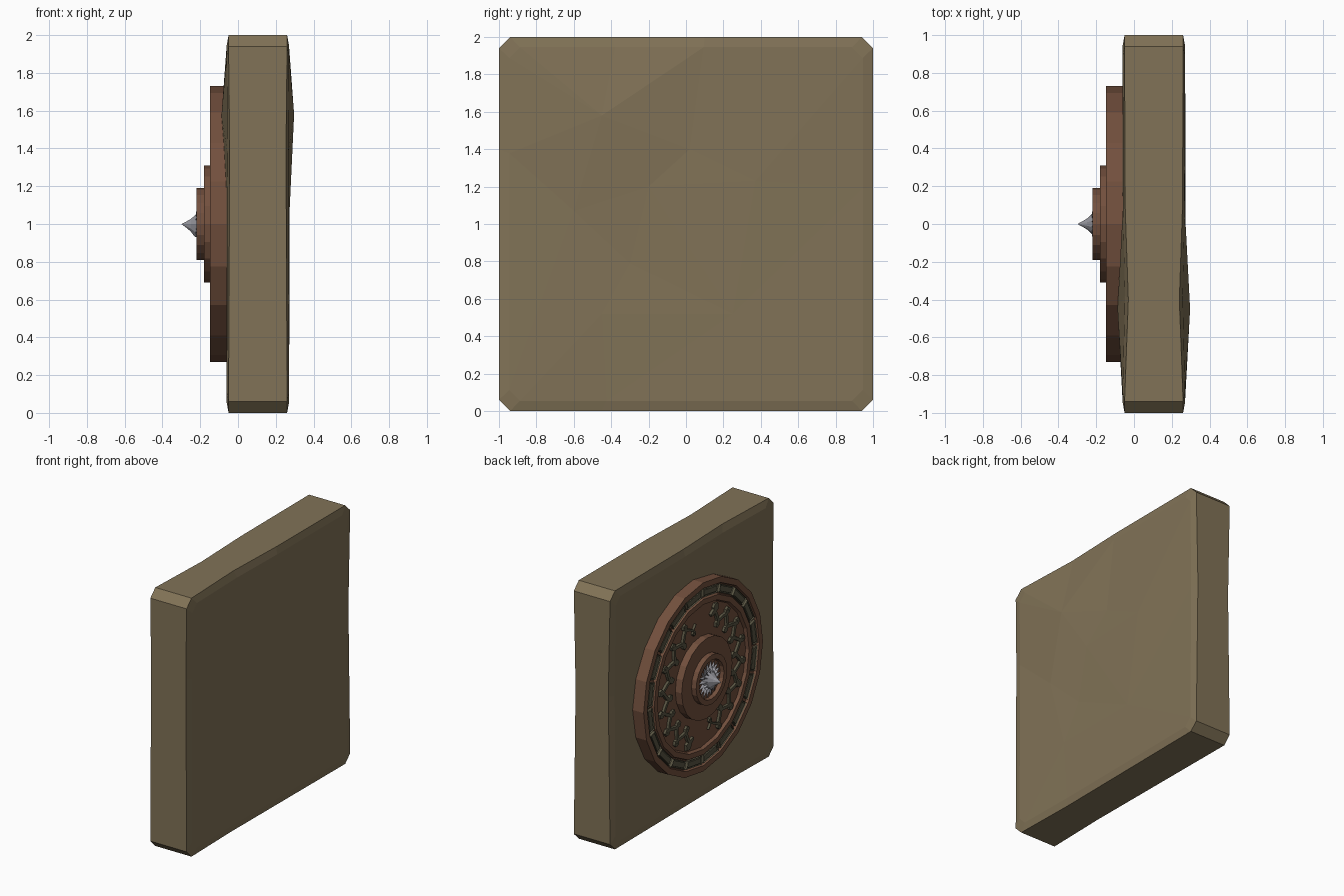
import bpy, bmesh
from math import sin, cos, pi, radians, hypot
from mathutils import Vector
from mathutils.geometry import delaunay_2d_cdt

if "Cube" in bpy.data.objects:
    bpy.data.objects.remove(bpy.data.objects["Cube"])


def material(name, rgb):
    m = bpy.data.materials.new(name)
    m.diffuse_color = (*rgb, 1)
    m.use_nodes = True
    m.node_tree.nodes["Principled BSDF"].inputs["Base Color"].default_value = m.diffuse_color
    return m


STONE = material("stone", (0.22, 0.17, 0.095))
BRONZE = material("bronze", (0.17, 0.08, 0.047))
PATINA = material("patina", (0.10, 0.09, 0.055))
SILVER = material("silver", (0.30, 0.30, 0.33))


def finish(name, bm, mat):
    bmesh.ops.remove_doubles(bm, verts=bm.verts, dist=0.0002)
    bmesh.ops.recalc_face_normals(bm, faces=bm.faces)
    me = bpy.data.meshes.new(name)
    bm.to_mesh(me)
    bm.free()
    me.materials.append(mat)
    ob = bpy.data.objects.new(name, me)
    bpy.context.collection.objects.link(ob)
    return ob


def polar(r, a, x):
    # point on a disc facing -x, centred on z = 1
    return Vector((x, r * cos(a), 1 + r * sin(a)))


def lathe(name, profile, n, mat):
    bm = bmesh.new()
    rows = [[bm.verts.new(polar(r, 2 * pi * i / n, x)) for i in range(n)] for r, x in profile]
    for a, b in zip(rows, rows[1:]):
        for i in range(n):
            j = (i + 1) % n
            bm.faces.new((a[i], a[j], b[j], b[i]))
    return finish(name, bm, mat)


# Stone slab: chamfered outline, both big faces slightly uneven
outline = [(-0.94, 0, 0), (-0.45, 0, 0.01), (0.94, 0, 0), (1, 0.06, 0), (1, 1.2, 0.015),
           (1, 1.94, 0), (0.94, 2, 0), (0.1, 2, 0.003), (-0.4, 2, 0.02), (-0.94, 2, 0),
           (-1, 1.94, 0), (-1, 1.4, 0.006), (-1, 0.06, 0)]
bumps = [(-0.45, 1.58, 0.027), (0.02, 1.40, 0.0), (0.37, 1.23, 0.003), (-0.2, 1.2, 0.004),
         (-0.6, 1.07, 0.003), (-0.3, 0.79, -0.005), (-0.45, 0.52, 0.002), (0.25, 0.52, 0.0)]
bm = bmesh.new()
rims = []
for side, edge, flat in ((-1, -0.05, -0.06), (1, 0.26, 0.27)):
    rim = [bm.verts.new((edge - side * d, y, z)) for y, z, d in outline]
    pts = [(y * 0.945, 1 + (z - 1) * 0.945, -d * 0.6) for y, z, d in outline] + bumps
    k = len(outline)
    loop = [(i, (i + 1) % k) for i in range(k)]
    co, _, tris, orig, _, _ = delaunay_2d_cdt([Vector(p[:2]) for p in pts], loop, [], 1, 1e-5)
    vs = [bm.verts.new((flat + side * pts[o[0]][2], c[0], c[1])) for c, o in zip(co, orig)]
    for t in tris:
        bm.faces.new([vs[i] for i in t])
    where = {o[0]: v for v, o in zip(vs, orig)}
    for i, j in loop:
        bm.faces.new((rim[i], rim[j], where[j], where[i]))
    rims.append(rim)
for i, j in loop:
    bm.faces.new((rims[0][i], rims[0][j], rims[1][j], rims[1][i]))
finish("stone_slab", bm, STONE)

# Bronze medallion with two sunken bands, then the stepped boss
lathe("medallion", [(0, -0.04), (0.73, -0.04), (0.73, -0.148), (0.685, -0.148), (0.68, -0.125),
                    (0.605, -0.125), (0.60, -0.148), (0.56, -0.148), (0.55, -0.125), (0, -0.125)],
      20, BRONZE)
lathe("boss_step", [(0, -0.11), (0.31, -0.11), (0.31, -0.18), (0, -0.18)], 20, BRONZE)
lathe("boss_cup", [(0, -0.17), (0.19, -0.17), (0.19, -0.22), (0.15, -0.22), (0.145, -0.19), (0, -0.19)],
      20, BRONZE)

# Ring of framed tiles in the outer band
bm = bmesh.new()
for i in range(20):
    a, b = 2 * pi * (i + 0.06) / 20, 2 * pi * (i + 0.94) / 20
    corners = ((0.612, a), (0.672, a), (0.672, b), (0.612, b))
    low = [bm.verts.new(polar(r, t, -0.12)) for r, t in corners]
    top = [bm.verts.new(polar(r, t, -0.144)) for r, t in corners]
    for k in range(4):
        bm.faces.new((low[k], low[k - 1], top[k - 1], top[k]))
    bm.faces.new(low)
    cap = bm.faces.new(top)
    for depth in (0.012, -0.008):
        bmesh.ops.inset_region(bm, faces=[cap], thickness=0.010)
        bmesh.ops.inset_region(bm, faces=[cap], thickness=0.002)
        bmesh.ops.translate(bm, verts=cap.verts, vec=(depth, 0, 0))
finish("border_tiles", bm, PATINA)


# Winding relief ribbons in the inner band
def ribbon(name, start, end, waves):
    bm = bmesh.new()
    n = waves * 14
    path = []
    for i in range(n + 1):
        p = 2 * pi * waves * i / n
        a = radians(start + (end - start) * i / n) + 0.07 * sin(2 * p)
        path.append(polar(0.445 + 0.075 * sin(p), a, 0))
    prev = None
    for i, c in enumerate(path):
        d = path[min(i + 1, n)] - path[max(i - 1, 0)]
        side = Vector((0, -d.z, d.y)) / hypot(d.y, d.z)
        w = 0.014 * min(1, 0.25 + 6 * (1 - i / n))
        if i < 5:
            w = (0.012, 0.024, 0.028, 0.024, 0.016)[i]
        ring = [bm.verts.new(c + side * s * w + Vector((x, 0, 0)))
                for s, x in ((-1, -0.12), (-0.8, -0.143), (0.8, -0.143), (1, -0.12))]
        if prev:
            for k in range(4):
                bm.faces.new((prev[k], prev[k - 1], ring[k - 1], ring[k]))
        else:
            bm.faces.new(ring)
        prev = ring
    bm.faces.new(prev)
    finish(name, bm, PATINA)


ribbon("relief_left", 104, 260, 8)
ribbon("relief_right", 284, 440, 8)

# Silver centre: two rows of ruff spikes around a beaked point
bm = bmesh.new()
for count, r0, r1, x0, x1, half in ((18, 0.075, 0.14, -0.212, -0.198, 0.17),
                                   (14, 0.045, 0.10, -0.225, -0.215, 0.24)):
    for i in range(count):
        a = 2 * pi * i / count
        base = [bm.verts.new(p) for p in (polar(r0, a - half, -0.19), polar(r0, a, x0),
                                          polar(r0, a + half, -0.19))]
        tip = bm.verts.new(polar(r1, a, x1))
        bm.faces.new(base)
        for k in range(3):
            bm.faces.new((base[k], base[k - 1], tip))
finish("silver_ruff", bm, SILVER)
beak = lathe("silver_beak", [(0, -0.185), (0.085, -0.185), (0.07, -0.205), (0.048, -0.228),
                             (0.028, -0.25), (0.013, -0.275), (0, -0.30)], 10, SILVER)
for v in beak.data.vertices:
    if v.co.z < 1 and -0.28 < v.co.x < -0.22:
        v.co.z = 1 + (v.co.z - 1) * 1.5
